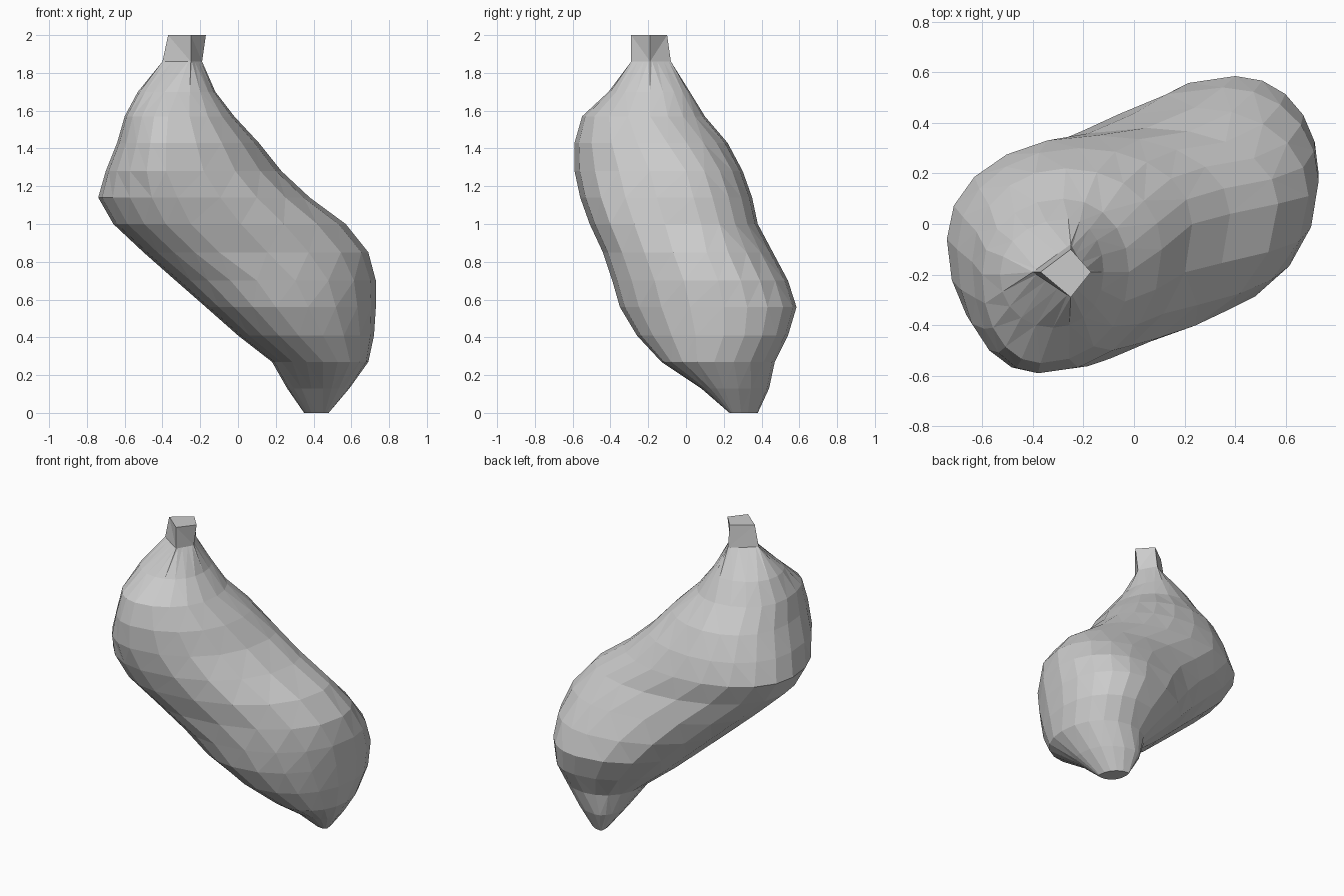
import bpy, bmesh
from math import cos, sin, tau, copysign

if "Cube" in bpy.data.objects:
    bpy.data.objects.remove(bpy.data.objects["Cube"])


def loft(name, rings):
    """Skin a stack of equal-sided rings, cap both ends, keep flat facets."""
    bm = bmesh.new()
    loops = [[bm.verts.new(p) for p in ring] for ring in rings]
    n = len(loops[0])
    for a, b in zip(loops, loops[1:]):
        for i in range(n):
            j = (i + 1) % n
            bm.faces.new((a[i], a[j], b[j], b[i]))
    bm.faces.new(loops[0][::-1])
    bm.faces.new(loops[-1])
    bmesh.ops.triangulate(bm, faces=bm.faces[:])
    bmesh.ops.recalc_face_normals(bm, faces=bm.faces[:])
    mesh = bpy.data.meshes.new(name)
    bm.to_mesh(mesh)
    bm.free()
    obj = bpy.data.objects.new(name, mesh)
    bpy.context.collection.objects.link(obj)
    return obj


def ring(z, left, right, front, back, power=0.96, sides=20):
    """Four quarter arcs joining the outermost (x, y) points of a section."""
    pts = []
    for i in range(sides):
        t = tau * i / sides
        c, s = (copysign(abs(v) ** power, v) for v in (cos(t), sin(t)))
        side = right if c > 0 else left
        end = back if s > 0 else front
        pts.append((end[0] + abs(side[0] - end[0]) * c,
                    side[1] + abs(end[1] - side[1]) * s, z))
    return pts


# Leaning two-lobed body: z, then left, right, front and back extreme points
sections = [
    (0.00, (0.35, 0.34), (0.48, 0.25), (0.45, 0.23), (0.36, 0.38)),
    (0.13, (0.26, 0.28), (0.59, 0.20), (0.45, 0.08), (0.36, 0.44)),
    (0.27, (0.18, 0.20), (0.69, 0.15), (0.45, -0.13), (0.42, 0.47)),
    (0.41, (0.00, 0.10), (0.72, 0.20), (0.32, -0.26), (0.44, 0.54)),
    (0.56, (-0.17, 0.00), (0.73, 0.20), (0.20, -0.35), (0.40, 0.585)),
    (0.70, (-0.33, -0.03), (0.73, 0.17), (0.10, -0.39), (0.35, 0.54)),
    (0.85, (-0.50, -0.04), (0.69, 0.11), (-0.10, -0.44), (0.24, 0.46)),
    (1.00, (-0.66, -0.08), (0.57, 0.08), (-0.25, -0.51), (0.05, 0.38)),
    (1.14, (-0.74, -0.06), (0.38, 0.04), (-0.32, -0.56), (-0.15, 0.35)),
    (1.28, (-0.70, -0.10), (0.23, 0.00), (-0.38, -0.59), (-0.22, 0.30)),
    (1.43, (-0.64, -0.15), (0.11, -0.10), (-0.38, -0.59), (-0.27, 0.22)),
    (1.57, (-0.60, -0.20), (-0.02, -0.19), (-0.37, -0.55), (-0.28, 0.10)),
    (1.70, (-0.53, -0.20), (-0.12, -0.19), (-0.32, -0.41), (-0.26, 0.02)),
]
# Neck narrows to the diamond section of the stem
neck = (1.86, (-0.40, -0.19), (-0.19, -0.19), (-0.25, -0.29), (-0.25, -0.08))
loft("fruit_body", [ring(*s) for s in sections] + [ring(*neck, power=2)])

# Four-sided stem
loft("stem", [ring(*neck, sides=4),
              ring(2.00, (-0.37, -0.19), (-0.17, -0.19), (-0.25, -0.29), (-0.25, -0.10), sides=4)])
